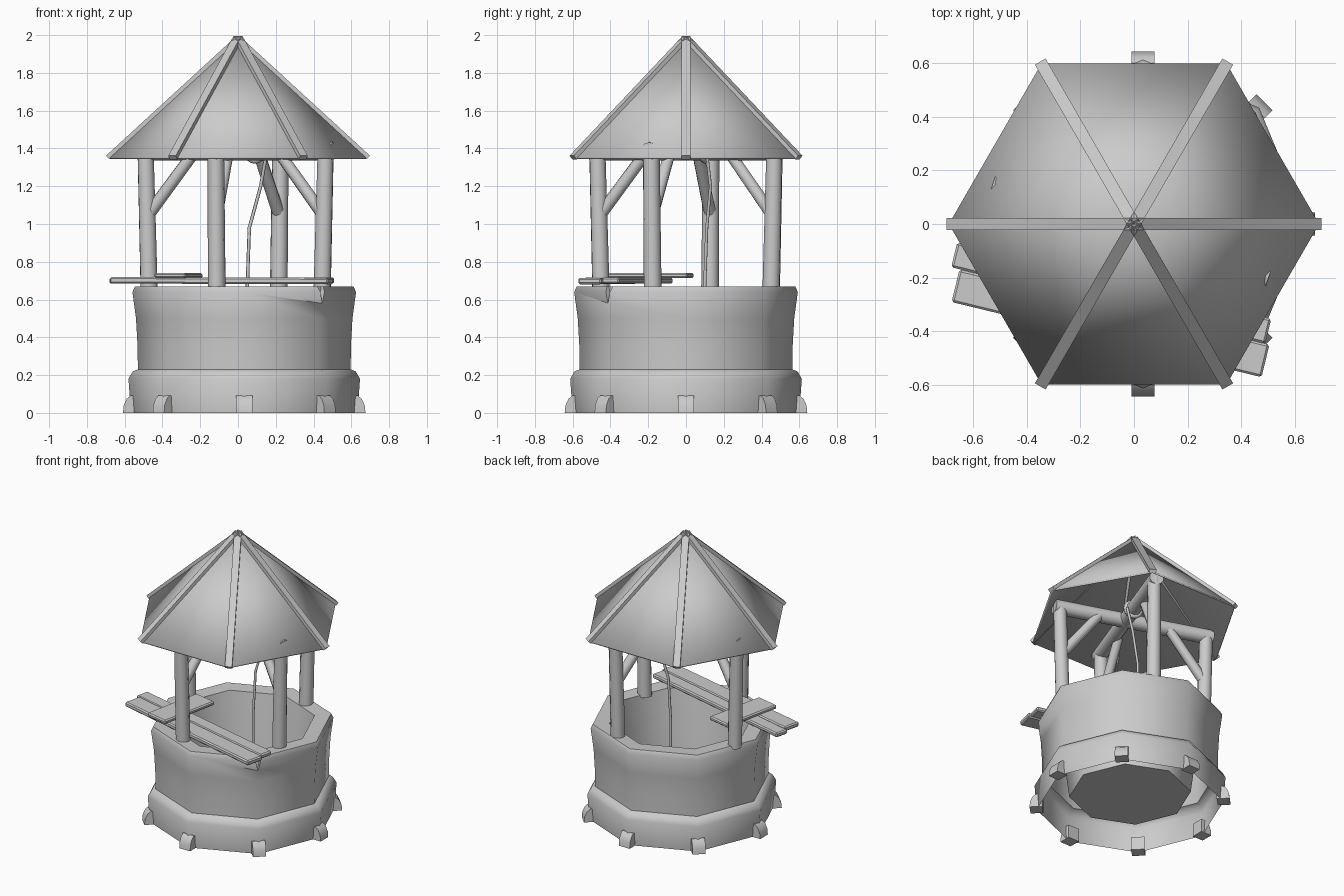
import bpy, bmesh, math
from mathutils import Vector, Matrix

cube = bpy.data.objects.get("Cube")
if cube:
    bpy.data.objects.remove(cube, do_unlink=True)

stone = bpy.data.materials.new("plain_grey")
stone.use_nodes = True
grey = (0.6, 0.6, 0.6, 1)
stone.diffuse_color = grey
stone.node_tree.nodes["Principled BSDF"].inputs["Base Color"].default_value = grey

UP = Vector((0, 0, 1))
CENTRE = Vector((0.033, 0, 0))


def finish(name, bm, smooth=None):
    bmesh.ops.recalc_face_normals(bm, faces=bm.faces[:])
    mesh = bpy.data.meshes.new(name)
    bm.to_mesh(mesh)
    bm.free()
    mesh.materials.append(stone)
    obj = bpy.data.objects.new(name, mesh)
    bpy.context.collection.objects.link(obj)
    bpy.ops.object.select_all(action='DESELECT')
    obj.select_set(True)
    bpy.context.view_layer.objects.active = obj
    if smooth:
        bpy.ops.object.shade_smooth_by_angle(angle=math.radians(smooth))
    return obj


def log(name, a, b, r1, r2, sides=10):
    """Tapered round timber between two points."""
    a, b = Vector(a), Vector(b)
    d = b - a
    bm = bmesh.new()
    rot = d.to_track_quat('Z', 'Y').to_matrix().to_4x4()
    bmesh.ops.create_cone(bm, cap_ends=True, segments=sides, radius1=r1, radius2=r2,
                          depth=d.length, matrix=Matrix.Translation((a + b) / 2) @ rot)
    return finish(name, bm, 50)


def bar(name, a, b, width, thick, bevel=0.0):
    """Rectangular board between two points."""
    a, b = Vector(a), Vector(b)
    x = (b - a).normalized()
    y = UP.cross(x).normalized()
    frame = Matrix((x, y, x.cross(y))).transposed().to_4x4()
    bm = bmesh.new()
    bmesh.ops.create_cube(bm, size=1)
    bmesh.ops.scale(bm, vec=((b - a).length, width, thick), verts=bm.verts[:])
    if bevel:
        bmesh.ops.bevel(bm, geom=bm.edges[:], offset=bevel, segments=1, affect='EDGES')
    bm.transform(Matrix.Translation((a + b) / 2) @ frame)
    return finish(name, bm)


def extrude_profile(name, points, width, matrix):
    """Profile in the local xz plane, given a width along local y."""
    bm = bmesh.new()
    face = bm.faces.new([bm.verts.new((x, -width / 2, z)) for x, z in points])
    new = bmesh.ops.extrude_face_region(bm, geom=[face])["geom"]
    bmesh.ops.translate(bm, vec=(0, width, 0),
                        verts=[g for g in new if isinstance(g, bmesh.types.BMVert)])
    bm.transform(matrix)
    return finish(name, bm, 35)


# Well body: eight-sided turned profile with stepped base, wall, rim and shaft
profile = [(0, 0), (.6, 0), (.613, .18), (.59, .22), (.563, .23),
           (.565, .36), (.573, .5), (.592, .64), (.578, .67), (.47, .665),
           (.43, .4), (.39, .085), (0, .085)]
bm = bmesh.new()
verts = [bm.verts.new((r, 0, z)) for r, z in profile]
edges = [bm.edges.new(pair) for pair in zip(verts, verts[1:])]
bmesh.ops.spin(bm, geom=verts + edges, axis=UP, cent=(0, 0, 0),
               steps=8, angle=math.tau, use_duplicate=False)
bmesh.ops.remove_doubles(bm, verts=bm.verts[:], dist=0.001)
bm.transform(Matrix.Translation(CENTRE))
well = finish("well_body", bm)

# Chipped crack cut into one corner of the rim
corner = Matrix.Translation(CENTRE) @ Matrix.Rotation(math.radians(-45), 4, 'Z')
wedge = extrude_profile("crack_cutter", [(-.03, .7), (0, .58), (.03, .7)], .09,
                        corner @ Matrix.Translation((.6, 0, 0)) @ Matrix.Rotation(math.pi / 2, 4, 'Z'))
wedge.hide_render = True
cut = well.modifiers.new("crack", 'BOOLEAN')
cut.operation = 'DIFFERENCE'
cut.object = wedge
bpy.context.view_layer.objects.active = well
bpy.ops.object.modifier_apply(modifier=cut.name)
bpy.data.objects.remove(wedge, do_unlink=True)

# Open the underside of the base
bm = bmesh.new()
bm.from_mesh(well.data)
under = [f for f in bm.faces if f.calc_center_median().z < .01]
bmesh.ops.delete(bm, geom=under, context='FACES')
bm.to_mesh(well.data)
bm.free()
well.select_set(True)
bpy.ops.object.shade_smooth_by_angle(angle=math.radians(50))

# Feet at the base corners
foot = [(.56, 0), (.642, 0), (.638, .04), (.622, .075), (.6, .092), (.56, .092)]
for i in range(8):
    turn = Matrix.Rotation(i * math.tau / 8, 4, 'Z')
    extrude_profile(f"foot_{i + 1}", foot, .085, Matrix.Translation(CENTRE) @ turn)

# Posts, each with a brace towards the crossing beams
posts = {"front": (-.115, -.46), "right": (.455, -.18), "back": (.22, .46), "left": (-.48, .13)}
for name, (x, y) in posts.items():
    p = Vector((x, y, 0))
    inward = -p.normalized()
    log(name + "_post", p + inward * .01 + UP * .65, p - inward * .01 + UP * 1.4, .047, .044)
    log(name + "_brace", p + inward * .01 + UP * 1.055, p + inward * .25 + UP * 1.37, .034, .032, 8)

# Crossing beams under the roof
for name, a, b in (("long_beam", "left", "right"), ("cross_beam", "front", "back")):
    a, b = (Vector((*posts[k], 1.385)) for k in (a, b))
    over = (b - a).normalized() * .05
    log(name, a - over, b + over, .048, .048)

# Rope wound on the beam and hanging into the shaft
along = Vector((.335, .92, 0)).normalized()
bpy.ops.mesh.primitive_torus_add(location=(.09, .1, 1.385), major_radius=.05, minor_radius=.016,
                                 major_segments=16, minor_segments=8,
                                 rotation=along.to_track_quat('Z', 'Y').to_euler())
knot = bpy.context.object
knot.name = "rope_wrap"
knot.data.materials.append(stone)
bpy.ops.object.shade_smooth_by_angle(angle=math.radians(60))
curve = bpy.data.curves.new("rope", 'CURVE')
curve.dimensions = '3D'
curve.bevel_depth = .009
curve.bevel_resolution = 1
path = [(.15, .11, 1.37), (.12, .13, 1.2), (.06, .11, .98), (.05, .1, .7), (.05, .1, .4)]
spline = curve.splines.new('POLY')
spline.points.add(len(path) - 1)
for point, co in zip(spline.points, path):
    point.co = (*co, 1)
curve.materials.append(stone)
rope = bpy.data.objects.new("rope", curve)
bpy.context.collection.objects.link(rope)

# Loose planks on the rim
bar("outer_plank", (-.665, -.23, .702), (.49, -.51, .698), .125, .034, bevel=.008)
bar("inner_plank", (-.67, -.115, .7), (.5, -.4, .7), .095, .032, bevel=.008)
bar("top_plank", (-.36, -.4, .727), (-.27, .025, .727), .17, .028, bevel=.008)

# Six-sided roof shell
APEX = Vector((0, 0, 1.985))
rim = [Vector((.69 * math.cos(i * math.tau / 6), .69 * math.sin(i * math.tau / 6), 1.352))
       for i in range(6)]
bm = bmesh.new()
tip = bm.verts.new(APEX)
ring = [bm.verts.new(co) for co in rim]
for i in range(6):
    bm.faces.new((tip, ring[i], ring[(i + 1) % 6]))
roof = finish("roof", bm, 60)
shell = roof.modifiers.new("thickness", 'SOLIDIFY')
shell.thickness = .012
shell.offset = -1

# Ridge battens
for i, co in enumerate(rim):
    bar(f"ridge_batten_{i + 1}", co, APEX, .046, .026)
